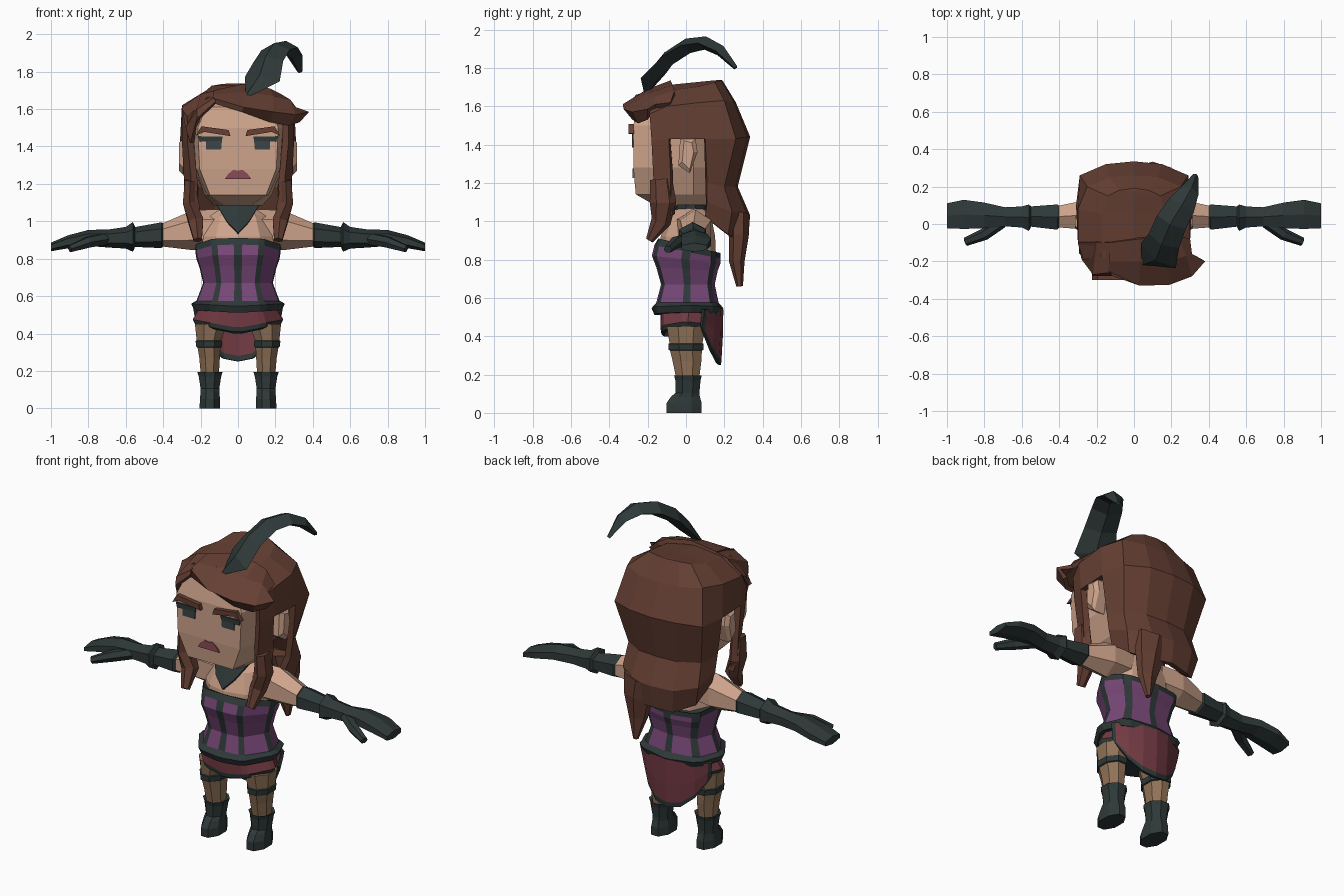
import bpy, bmesh, math
from mathutils import Vector as V

COLOURS = {
    "skin": (0.62, 0.37, 0.26), "hair_brown": (0.13, 0.05, 0.033), "charcoal": (0.028, 0.04, 0.04),
    "purple": (0.19, 0.065, 0.19), "wine_red": (0.17, 0.042, 0.055), "stocking": (0.28, 0.17, 0.095),
    "lip_pink": (0.25, 0.07, 0.09), "eye_grey": (0.045, 0.06, 0.065),
}
MATS = {}
for name, rgb in COLOURS.items():
    MATS[name] = bpy.data.materials.new(name)
    MATS[name].diffuse_color = (*rgb, 1)


def surface(name, rows, mat, closed=True, thick=0.0, skip=None):
    """Skin rows of points; mat is a colour name or a rule (row, column) -> colour name."""
    rule = mat if callable(mat) else (lambda r, c: mat)
    me = bpy.data.meshes.new(name)
    slots = []

    def slot(key):
        if key not in slots:
            slots.append(key)
            me.materials.append(MATS[key])
        return slots.index(key)
    bm = bmesh.new()
    vs = [[bm.verts.new(p) for p in row] for row in rows]
    n = len(rows[0])
    for r in range(len(rows) - 1):
        for c in range(n if closed else n - 1):
            if skip and skip(r, c):
                continue
            d = (c + 1) % n
            f = bm.faces.new((vs[r][c], vs[r][d], vs[r + 1][d], vs[r + 1][c]))
            f.material_index = slot(rule(r, c))
    if closed:
        bm.faces.new(vs[0][::-1]).material_index = slot(rule(0, 1))
        bm.faces.new(vs[-1]).material_index = slot(rule(len(rows) - 2, 1))
    bmesh.ops.remove_doubles(bm, verts=bm.verts[:], dist=0.0005)
    if closed:
        bmesh.ops.recalc_face_normals(bm, faces=bm.faces[:])
    bm.to_mesh(me)
    bm.free()
    ob = bpy.data.objects.new(name, me)
    bpy.context.collection.objects.link(ob)
    if thick:
        ob.modifiers.new("thickness", 'SOLIDIFY').thickness = thick
    return ob


def ring(n, c, a, b, u=(1, 0, 0), v=(0, 1, 0)):
    """Flat-sided ring with half sizes a, b along axes u, v."""
    k = 1 / math.cos(math.pi / n)
    c, u, v = V(c), V(u), V(v)
    return [c + u * (a * k * math.cos((i + .5) * math.tau / n)) + v * (b * k * math.sin((i + .5) * math.tau / n))
            for i in range(n)]


def tube(name, path, mat, side=(1, 0, 0), n=4):
    """Tapered tube through (point, half width, half thickness)."""
    rows, pts = [], [V(p[0]) for p in path]
    for i, (p, a, b) in enumerate(path):
        t = (pts[min(i + 1, len(pts) - 1)] - pts[max(i - 1, 0)]).normalized()
        u = V(side)
        u = (u - t * u.dot(t)).normalized()
        v = t.cross(u)
        if n == 4:   # diamond section
            rows.append([pts[i] + u * a, pts[i] + v * b, pts[i] - u * a, pts[i] - v * b])
        else:
            rows.append(ring(n, p, a, b, u, v))
    return surface(name, rows, mat)


def mirrored(half):
    """Right half listed front to back -> full row, counter-clockwise from above."""
    left = [(-x, y, z) for x, y, z in reversed(half) if x > 0.0005 or half[-1] != (x, y, z)]
    return list(half) + left


def plate(name, poly, y0, y1, mat):
    surface(name, [[(x, y0, z) for x, z in poly], [(x, y1, z) for x, z in poly]], mat)


# Head: front edge, cheek, side, back
head = []
for z, fx, fy, cx, cy, sx, bx, by in [
        (1.085, .07, -.165, .11, -.12, .13, .08, .10), (1.14, .15, -.262, .165, -.17, .18, .10, .15),
        (1.28, .205, -.275, .225, -.18, .235, .12, .19), (1.50, .215, -.275, .24, -.18, .25, .13, .21),
        (1.61, .17, -.25, .225, -.16, .23, .12, .19), (1.66, .10, -.17, .15, -.10, .15, .08, .13)]:
    head.append(mirrored([(fx, fy, z), (cx, cy, z), (sx, .04, z), (bx, by, z)]))
surface("head", head, "skin")

# Face details and ears
for s, tag in ((1, "right"), (-1, "left")):
    m = lambda pts: [(s * x, z) for x, z in pts]
    plate("eye_" + tag, m([(.09, 1.385), (.17, 1.385), (.172, 1.44), (.085, 1.44)]), -.274, -.281, "eye_grey")
    plate("lash_" + tag, m([(.085, 1.43), (.205, 1.425), (.213, 1.455), (.083, 1.452)]), -.274, -.283, "charcoal")
    plate("brow_" + tag, m([(.04, 1.455), (.18, 1.478), (.225, 1.458), (.195, 1.508), (.05, 1.488)]),
          -.27, -.3, "hair_brown")
    surface("ear_" + tag, [[(s * x, y + e * ky, z + e * kz) for y, z, ky, kz in
            [(-.04, 1.29, 1, 1), (.02, 1.25, 0, 1), (.06, 1.36, -1, 0), (.05, 1.43, -1, -1), (-.03, 1.44, 1, -1)]]
            for x, e in ((.23, 0), (.295, 0), (.315, .02))], "skin")
plate("lips", [(-.07, 1.225), (.07, 1.225), (.055, 1.25), (.025, 1.275), (0, 1.27), (-.025, 1.275), (-.055, 1.25)],
      -.262, -.279, "lip_pink")

# Hair shell, bottom to crown, open over the ears
shell = [
    [(.235, -.16, 1.06), (.265, -.07, 1.03), (.24, .10, 1.02), (.22, .22, .93), (.12, .30, .89), (0, .32, .90)],
    [(.25, -.17, 1.14), (.285, -.08, 1.12), (.27, .11, 1.10), (.25, .24, 1.05), (.14, .32, 1.03), (0, .335, 1.03)],
    [(.25, -.17, 1.22), (.29, -.08, 1.24), (.285, .11, 1.2), (.24, .20, 1.18), (.13, .26, 1.18), (0, .27, 1.18)],
    [(.27, -.18, 1.42), (.30, -.09, 1.43), (.31, .10, 1.43), (.29, .26, 1.43), (.15, .32, 1.44), (0, .335, 1.44)],
    [(.27, -.19, 1.56), (.30, -.10, 1.60), (.30, .08, 1.62), (.25, .20, 1.63), (.13, .25, 1.62), (0, .26, 1.62)],
    [(.17, -.18, 1.66), (.17, -.10, 1.68), (.17, .05, 1.70), (.14, .15, 1.725), (.08, .18, 1.735), (0, .19, 1.735)],
    [(0, -.20, 1.69), (0, -.10, 1.71), (0, .05, 1.725), (0, .15, 1.735), (0, .18, 1.737), (0, .19, 1.735)]]
full = [row + [(-x, y, z) for x, y, z in row[-2::-1]] for row in shell]
surface("hair_shell", full, "hair_brown", closed=False, thick=.035, skip=lambda r, c: r < 3 and c in (1, 8))

# Swept fringe and short fringe either side of the parting
surface("swept_fringe", [
    [(-.13, -.272, 1.63), (.02, -.285, 1.585), (.17, -.28, 1.53), (.27, -.25, 1.51), (.33, -.20, 1.53)],
    [(-.14, -.25, 1.66), (.03, -.33, 1.61), (.19, -.325, 1.585), (.31, -.28, 1.57), (.38, -.20, 1.585)],
    [(-.13, -.20, 1.68), (.03, -.20, 1.69), (.19, -.20, 1.67), (.28, -.17, 1.65), (.31, -.16, 1.61)],
    [(-.13, -.10, 1.70), (.03, -.08, 1.735), (.17, -.07, 1.71), (.23, -.06, 1.68), (.30, -.08, 1.62)]],
    "hair_brown", closed=False, thick=.025)
surface("short_fringe", [
    [(-.255, -.20, 1.42), (-.22, -.277, 1.55), (-.12, -.278, 1.64)],
    [(-.28, -.19, 1.50), (-.22, -.27, 1.60), (-.13, -.26, 1.66)],
    [(-.30, -.10, 1.61), (-.20, -.10, 1.68), (-.12, -.10, 1.70)]], "hair_brown", closed=False, thick=.025)

# Hanging locks
for s, tag in ((1, "right"), (-1, "left")):
    tube("front_lock_" + tag, [((s * .255, -.13, 1.22), .03, .05), ((s * .26, -.12, 1.1), .035, .06),
         ((s * .225, -.13, 1.0), .04, .045), ((s * .215, -.19, .90), .022, .018)], "hair_brown", n=6)
tube("back_tail", [((.10, .27, 1.03), .10, .055), ((.12, .275, .92), .08, .045), ((.13, .265, .79), .05, .035),
     ((.135, .28, .66), .012, .015)], "hair_brown", n=6)

# Feather
tube("feather", [((.05, -.21, 1.67), .012, .012), ((.13, -.17, 1.76), .115, .035), ((.16, -.09, 1.85), .09, .04),
     ((.2, .01, 1.915), .085, .04), ((.255, .10, 1.93), .075, .035), ((.3, .18, 1.89), .05, .03),
     ((.33, .26, 1.80), .015, .012)], "charcoal", side=(.86, -.5, 0))

# Upper chest, neck and choker
surface("chest_and_neck", [ring(10, (0, y, z), a, b) for z, y, a, b in [
    (.80, .01, .19, .14), (.92, .01, .19, .135), (1.03, .02, .15, .105), (1.07, .025, .09, .07), (1.15, .025, .085, .07)]],
    "skin")
surface("choker", [ring(10, (0, .025, z), .097, .079) for z in (1.06, 1.105)], "charcoal")
surface("choker_point", [[(-.06, -.125, 1.0), (0, -.15, .94), (.06, -.125, 1.0)],
        [(-.115, -.06, 1.09), (0, -.095, 1.09), (.115, -.06, 1.09)]], "charcoal", closed=False, thick=.02)

# Bodice: stripes on every second column, dark trim and hem
PROFILE = [(.1, -1), (.48, -.95), (.62, -.86), (.97, -.15), (1, .1), (.82, .72), (.65, .87), (.1, 1)]


def body_row(z, w, front, back, tilt=0.0, rise=0.0):
    mid, half = (front + back) / 2, (back - front) / 2
    return mirrored([(x * w, mid + y * half, z - tilt * (y + 1) + rise * x) for x, y in PROFILE])


surface("bodice", [body_row(*r) for r in [
    (.51, .235, -.165, .18, 0, .015), (.545, .25, -.18, .195, 0, .015), (.575, .222, -.155, .17),
    (.67, .186, -.13, .15), (.76, .205, -.155, .165, .01), (.82, .222, -.178, .18, .02),
    (.875, .228, -.165, .18, .035), (.91, .23, -.145, .18, .038), (.90, .21, -.125, .16, .038)]],
    lambda r, c: "charcoal" if r < 2 or r > 5 or c % 2 else "purple")

# Shorts with dark trim
surface("shorts", [body_row(*r) for r in [
    (.395, .205, -.115, .11, 0, .045), (.405, .23, -.128, .12, 0, .045), (.43, .242, -.132, .125, 0, .045),
    (.54, .205, -.135, .14)]], lambda r, c: "charcoal" if r < 2 else "wine_red")

# Back skirt panel with dark border
us = [1, .93, .68, .36, 0, -.36, -.68, -.93, -1]
surface("back_panel", [[(.24 * u * (1 - .06 * t), .195 - .10 * u * u - .012 * t * t,
                         .54 - t * (.29 - .2 * abs(u) ** 2.5)) for u in us] for t in (1, .9, .5, 0)],
        lambda r, c: "charcoal" if r == 0 or c in (0, 7) else "wine_red", closed=False, thick=.018)

# Legs and boots
for s, tag in ((1, "right"), (-1, "left")):
    surface("leg_" + tag, [ring(8, (s * x, y, z), a, b) for z, x, y, a, b in [
        (.15, .15, .01, .046, .055), (.27, .152, .005, .055, .075), (.325, .155, 0, .061, .083),
        (.328, .155, 0, .068, .09), (.36, .156, 0, .071, .092), (.363, .156, 0, .065, .086), (.45, .145, 0, .085, .1)]],
        lambda r, c: "charcoal" if r in (2, 3, 4) else "stocking")
    surface("boot_" + tag, [ring(8, (s * .15, y, z), a, b) for z, y, a, b in [
        (0, -.01, .055, .092), (.05, -.01, .054, .092), (.085, -.003, .05, .075), (.105, .008, .05, .062),
        (.17, .01, .06, .066), (.195, .01, .068, .072), (.185, .01, .05, .056)]], "charcoal")

# Arms, gloves and thumbs
ARM = [(.10, -.06, .13, .87, 1.05), (.24, -.04, .14, .86, 1.045), (.40, -.025, .105, .873, .982),
       (.41, -.038, .112, .866, .985), (.55, -.02, .10, .87, .962), (.562, -.045, .112, .848, .985),
       (.60, -.025, .10, .862, .962), (.69, -.018, .095, .866, .95), (.80, -.03, .122, .874, .948),
       (.91, -.035, .138, .86, .92), (1.0, -.03, .118, .843, .883)]
for s, tag in ((1, "right"), (-1, "left")):
    surface("arm_" + tag, [ring(6, (s * x, (y0 + y1) / 2, (z0 + z1) / 2), (y1 - y0) / 2 * .9, (z1 - z0) / 2,
                                (0, 1, 0), (0, 0, 1)) for x, y0, y1, z0, z1 in ARM],
            lambda r, c: "skin" if r < 2 else "charcoal")
    tube("thumb_" + tag, [((s * .71, .01, .905), .03, .03), ((s * .80, -.055, .888), .028, .028),
         ((s * .90, -.095, .853), .018, .02)], "charcoal", side=(0, 0, 1), n=6)
